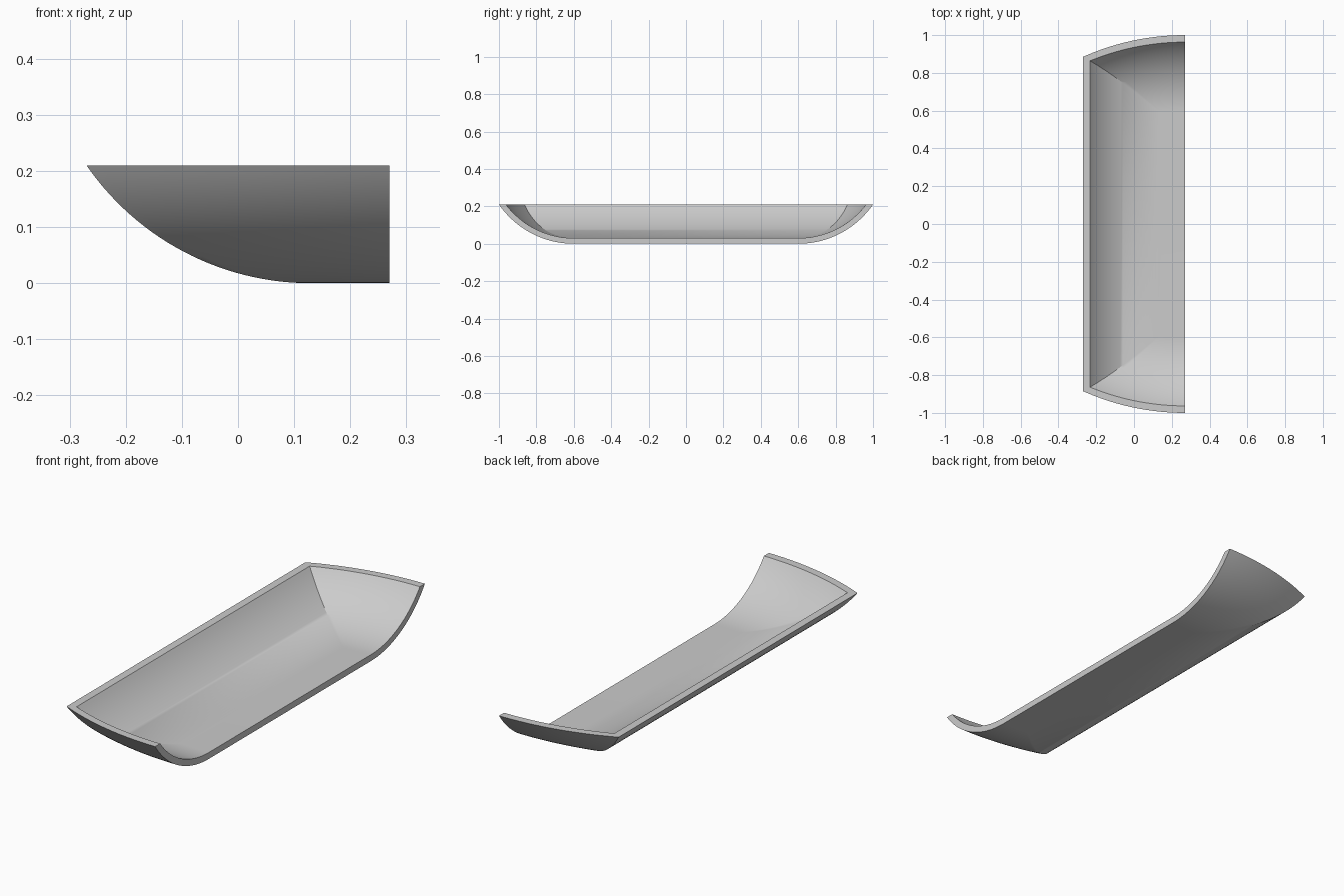
import bpy, bmesh, math

cube = bpy.data.objects.get("Cube")
if cube:
    bpy.data.objects.remove(cube)

CUT_X = 0.27        # plane of the open long side
HEIGHT = 0.21
FLAT_X, FLAT_Y = 0.13, 0.60   # where the flat floor starts to curve up
OUTER_R, WALL = 0.486, 0.03
PLAN_R = 1.325      # bow of the ends seen from above
LEVELS, END_STEPS = 28, 20


def bow(x):
    """How far the curved end draws back at x."""
    return PLAN_R - math.sqrt(PLAN_R ** 2 - (CUT_X - x) ** 2)


def level_path(radius, angle):
    """Open contour of one height: end, long side, other end."""
    reach = radius * math.sin(angle)
    z = OUTER_R - radius * math.cos(angle)
    x_side = FLAT_X - reach
    half = []
    for i in range(END_STEPS + 1):
        x = CUT_X + (x_side - CUT_X) * i / END_STEPS
        half.append((x, FLAT_Y + reach - bow(x), z))
    return half + [(x, -y, z) for x, y, z in reversed(half)]


def shell_side(bm, radius):
    """Loft the contours of one shell surface and close its floor."""
    top = math.acos((OUTER_R - HEIGHT) / radius)
    rows = [[bm.verts.new(p) for p in level_path(radius, top * k / LEVELS)]
            for k in range(LEVELS + 1)]
    for a, b in zip(rows, rows[1:]):
        bridge(bm, a, b)
    bm.faces.new(rows[0])
    return rows


def bridge(bm, a, b):
    for i in range(len(a) - 1):
        bm.faces.new((a[i], a[i + 1], b[i + 1], b[i]))


bm = bmesh.new()
outer = shell_side(bm, OUTER_R)
inner = shell_side(bm, OUTER_R - WALL)

# Flat rim, then the cut edge along the open side
bridge(bm, outer[-1], inner[-1])


def cut_edge(rows):
    return [r[0] for r in reversed(rows)] + [r[-1] for r in rows]


bridge(bm, cut_edge(outer), cut_edge(inner))
bmesh.ops.recalc_face_normals(bm, faces=bm.faces)

mesh = bpy.data.meshes.new("half_trough")
bm.to_mesh(mesh)
bm.free()
trough = bpy.data.objects.new("half_trough", mesh)
bpy.context.collection.objects.link(trough)

# Plain grey
grey = bpy.data.materials.new("light_grey")
grey.use_nodes = True
colour = (0.6, 0.6, 0.6, 1)
grey.diffuse_color = colour
grey.node_tree.nodes["Principled BSDF"].inputs["Base Color"].default_value = colour
mesh.materials.append(grey)

bpy.ops.object.select_all(action='DESELECT')
trough.select_set(True)
bpy.context.view_layer.objects.active = trough
bpy.ops.object.shade_smooth_by_angle(angle=math.radians(30))
